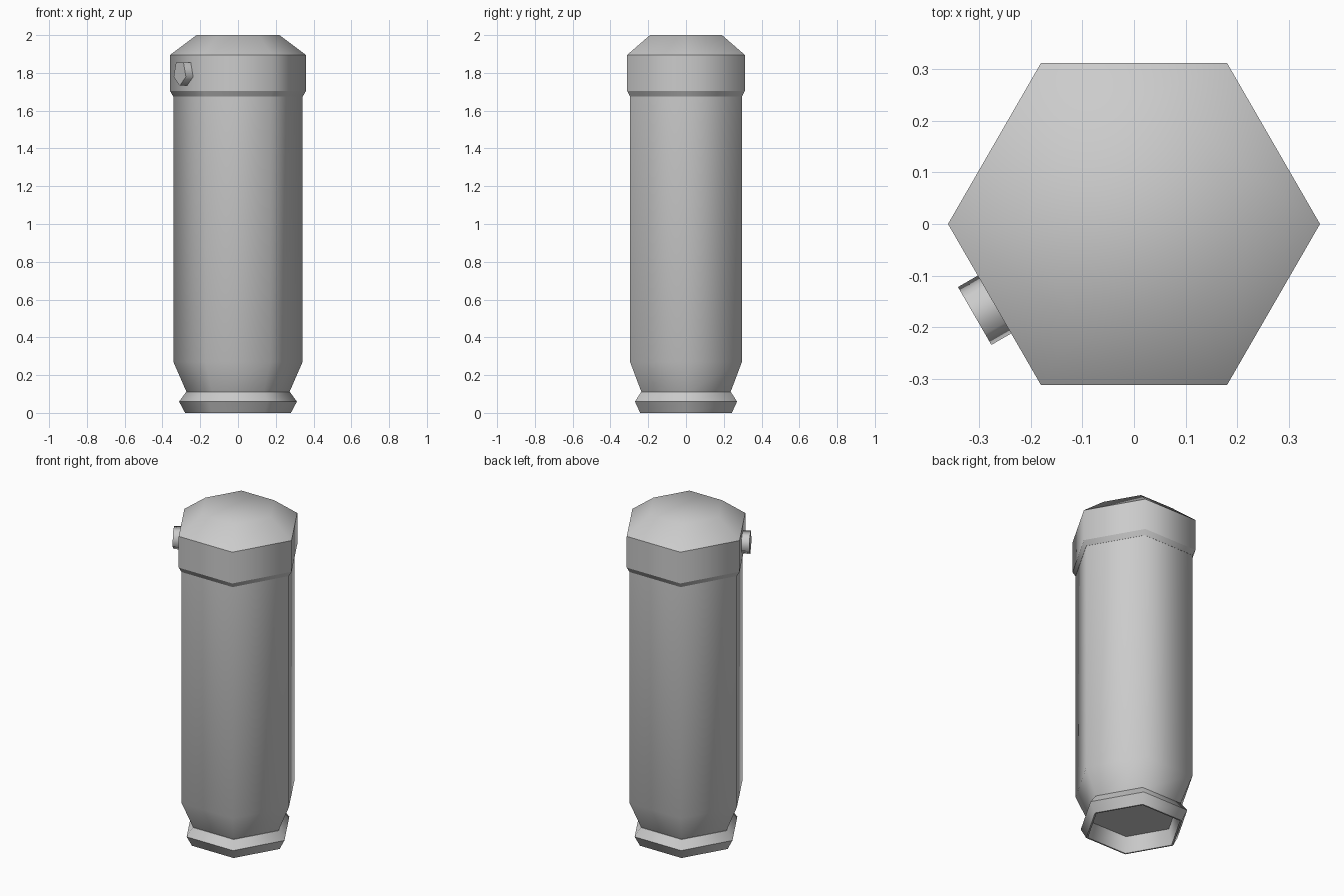
import bpy
import bmesh
from math import cos, sin, pi, radians
from mathutils import Matrix

cube = bpy.data.objects.get("Cube")
if cube:
    bpy.data.objects.remove(cube, do_unlink=True)

grey = bpy.data.materials.new("plain_grey")
grey.use_nodes = True
grey.diffuse_color = (0.6, 0.6, 0.6, 1)
grey.node_tree.nodes["Principled BSDF"].inputs["Base Color"].default_value = (0.6, 0.6, 0.6, 1)


def lathe(name, profile, sides, sharp=(), turn=0.0, matrix=None):
    """Sweep (radius, height) rings round z, closing both ends; sharp lists crisp rings."""
    bm = bmesh.new()
    rings = []
    for r, z in profile:
        angles = [turn + 2 * pi * i / sides for i in range(sides)]
        rings.append([bm.verts.new((r * cos(a), r * sin(a), z)) for a in angles])
    for low, high in zip(rings, rings[1:]):
        for i in range(sides):
            j = (i + 1) % sides
            bm.faces.new((low[i], low[j], high[j], high[i]))
    bm.faces.new(rings[0][::-1])
    bm.faces.new(rings[-1])
    bmesh.ops.recalc_face_normals(bm, faces=bm.faces)
    for face in bm.faces:
        face.smooth = True
    for index in sharp:
        for i in range(sides):
            bm.edges.get((rings[index][i], rings[index][i - 1])).smooth = False
    if matrix:
        bm.transform(matrix)
    mesh = bpy.data.meshes.new(name)
    bm.to_mesh(mesh)
    bm.free()
    mesh.materials.append(grey)
    obj = bpy.data.objects.new(name, mesh)
    bpy.context.collection.objects.link(obj)
    return obj


# Hexagonal body with a tapered lower end
lathe("body", [(0.27, 0.105), (0.342, 0.27), (0.342, 1.69)], 6, sharp=(0, 2))

# Flared foot ring with a recessed underside
lathe("foot_ring", [(0.25, 0.095), (0.27, 0.0), (0.28, 0.0), (0.312, 0.06), (0.275, 0.11)],
      6, sharp=(0, 1, 2, 3, 4))

# Cap with a small lower lip and a bevelled top
lathe("cap", [(0.343, 1.675), (0.36, 1.705), (0.36, 1.895), (0.22, 2.0)], 6, sharp=(0, 1, 2))

# Five-sided button standing out of the front right cap face, point down
outward = (Matrix.Translation((0, 0, 1.8))
           @ Matrix.Rotation(radians(210), 4, "Z")
           @ Matrix.Rotation(radians(90), 4, "Y"))
lathe("button", [(0.068, 0.28), (0.068, 0.356)], 5, sharp=(0, 1), matrix=outward)
